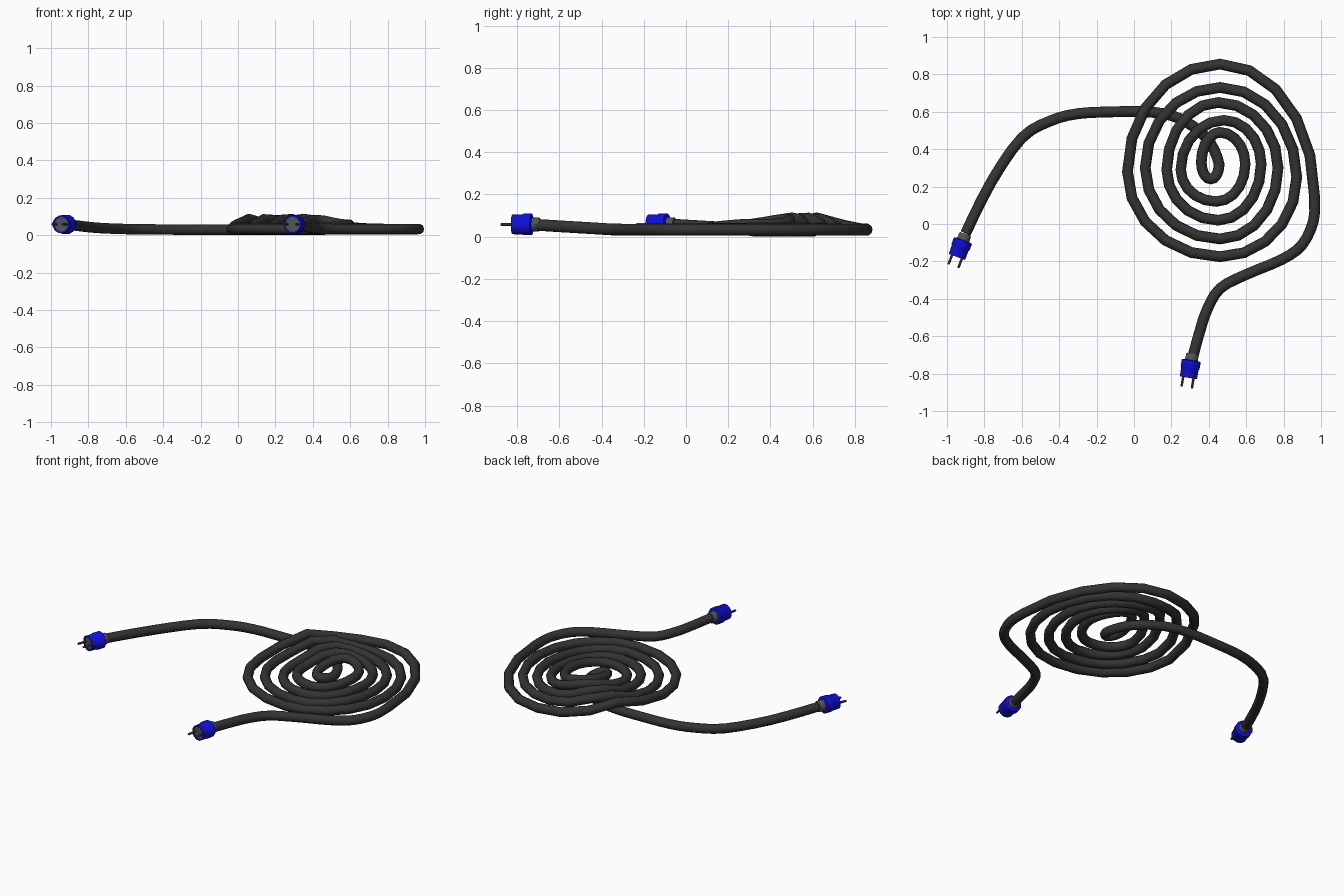
import bpy, bmesh, math
from mathutils import Vector, Matrix

if "Cube" in bpy.data.objects:
    bpy.data.objects.remove(bpy.data.objects["Cube"])


def material(name, rgb):
    m = bpy.data.materials.new(name)
    m.diffuse_color = (*rgb, 1)
    m.use_nodes = True
    m.node_tree.nodes["Principled BSDF"].inputs["Base Color"].default_value = m.diffuse_color
    return m


RUBBER = material("dark_rubber", (0.033, 0.033, 0.033))
BLUE = material("blue_plastic", (0.005, 0.005, 0.72))
GREY = material("dark_grey", (0.085, 0.085, 0.085))


def smooth_path(pts, steps):
    """Catmull-Rom through the points; first and last only set the tangents."""
    out = []
    for a, b, c, d in zip(pts, pts[1:], pts[2:], pts[3:]):
        for i in range(steps):
            t = i / steps
            out.append(0.5 * (2 * b + (c - a) * t + (2 * a - 5 * b + 4 * c - d) * t * t
                              + (3 * b - a - 3 * c + d) * t ** 3))
    return out + [pts[-2]]


def quarter(a, b, from_side, n=5):
    """Elliptical quarter turn between a side point and a top/bottom point."""
    out = []
    for i in range(1, n + 1):
        t = math.pi / 2 * i / n
        s, c = math.sin(t), math.cos(t)
        if from_side:
            out.append(Vector((b.x + (a.x - b.x) * c, a.y + (b.y - a.y) * s, 0)))
        else:
            out.append(Vector((a.x + (b.x - a.x) * s, b.y + (a.y - b.y) * c, 0)))
    return out


def vecs(pts):
    return [Vector(p) for p in pts]


# Lead: from the left plug, under the coil, into its centre
lead = smooth_path(vecs([
    (-0.93, -0.14, 0.06), (-0.90, -0.05, 0.056), (-0.76, 0.23, 0.04), (-0.60, 0.46, 0.033),
    (-0.45, 0.55, 0.031), (-0.30, 0.59, 0.03), (-0.10, 0.60, 0.029), (0.06, 0.60, 0.029),
    (0.20, 0.58, 0.029), (0.32, 0.52, 0.029), (0.41, 0.43, 0.029), (0.455, 0.32, 0.029),
    (0.45, 0.25, 0.03)]), 3)

# Coil: clockwise, given as bottom, left, top, right of each turn
turns = vecs([
    (0.455, 0.32, 0),
    (0.41, 0.24, 0), (0.36, 0.33, 0), (0.46, 0.49, 0), (0.595, 0.32, 0),
    (0.44, 0.12, 0), (0.25, 0.29, 0), (0.48, 0.555, 0), (0.68, 0.32, 0),
    (0.45, 0.02, 0), (0.175, 0.29, 0), (0.45, 0.65, 0), (0.77, 0.30, 0),
    (0.46, -0.08, 0), (0.06, 0.30, 0), (0.46, 0.73, 0), (0.87, 0.25, 0),
    (0.46, -0.175, 0), (-0.035, 0.28, 0), (0.46, 0.855, 0), (0.965, 0.15, 0)])
coil = []
for i, (a, b) in enumerate(zip(turns, turns[1:])):
    coil += quarter(a, b, i % 2 == 0)

# The coil rises where it crosses over the lead
for i, p in enumerate(coil):
    d = min((p.xy - q.xy).length for q in lead)
    ramp = min(1, i / 14)
    p.z = 0.033 + 0.053 * ramp * math.exp(-(max(0, d - 0.02) / 0.13) ** 2)

# Tail: from the outer turn to the front plug
tail = smooth_path(vecs([
    (0.965, 0.25, 0.033), (0.965, 0.15, 0.033), (0.96, 0.02, 0.033), (0.90, -0.11, 0.033),
    (0.79, -0.19, 0.033), (0.60, -0.27, 0.033), (0.46, -0.345, 0.034), (0.39, -0.46, 0.041),
    (0.35, -0.58, 0.048), (0.315, -0.71, 0.056), (0.30, -0.78, 0.058)]), 3)

path = lead + coil + tail[1:]
curve = bpy.data.curves.new("cable_curve", "CURVE")
curve.dimensions = "3D"
curve.bevel_depth = 0.029
curve.bevel_resolution = 3
curve.use_fill_caps = True
spline = curve.splines.new("POLY")
spline.points.add(len(path) - 1)
for pt, p in zip(spline.points, path):
    pt.co = (*p, 1)
spline.use_smooth = True
tmp = bpy.data.objects.new("cable_path", curve)
bpy.context.collection.objects.link(tmp)
bpy.context.view_layer.update()
mesh = bpy.data.meshes.new_from_object(tmp.evaluated_get(bpy.context.evaluated_depsgraph_get()))
bpy.data.objects.remove(tmp)
mesh.materials.clear()
mesh.materials.append(RUBBER)
cable = bpy.data.objects.new("coiled_cable", mesh)
bpy.context.collection.objects.link(cable)


def lathe(name, profile, sides, mat, matrix, offsets=(0,)):
    """Turn (along, radius) profile about local x, repeated at sideways offsets."""
    bm = bmesh.new()
    for off in offsets:
        rings = [[bm.verts.new((x, off + r * math.cos(2 * math.pi * (k + 0.5) / sides),
                                r * math.sin(2 * math.pi * (k + 0.5) / sides)))
                  for k in range(sides)] for x, r in profile]
        for r0, r1 in zip(rings, rings[1:]):
            for k in range(sides):
                j = (k + 1) % sides
                bm.faces.new((r0[k], r0[j], r1[j], r1[k]))
        bm.faces.new(rings[0])
        bm.faces.new(rings[-1])
    bmesh.ops.recalc_face_normals(bm, faces=bm.faces)
    me = bpy.data.meshes.new(name)
    bm.to_mesh(me)
    bm.free()
    me.materials.append(mat)
    ob = bpy.data.objects.new(name, me)
    bpy.context.collection.objects.link(ob)
    ob.matrix_world = matrix
    bpy.context.view_layer.objects.active = ob
    bpy.ops.object.select_all(action="DESELECT")
    ob.select_set(True)
    bpy.ops.object.shade_smooth_by_angle(angle=math.radians(35))


# Plugs: collar, blue shell with recessed face, two prongs
for side, base, direction in (("left", (-0.903, -0.058, 0.058), (-0.35, -0.937)),
                              ("front", (0.312, -0.698, 0.058), (-0.17, -0.985))):
    m = Matrix.Translation(base) @ Matrix.Rotation(math.atan2(direction[1], direction[0]), 4, "Z")
    lathe(side + "_plug_collar", [(-0.005, 0.031), (0.0, 0.034), (0.04, 0.036)], 12, GREY, m)
    lathe(side + "_plug_shell", [(0.03, 0.044), (0.034, 0.053), (0.07, 0.053), (0.076, 0.049),
                                 (0.126, 0.048), (0.126, 0.040), (0.116, 0.040)], 12, BLUE, m)
    lathe(side + "_plug_face", [(0.110, 0.0405), (0.120, 0.0405)], 12, GREY, m)
    lathe(side + "_plug_prongs", [(0.11, 0.007), (0.175, 0.007), (0.179, 0.004)], 8, GREY, m,
          (-0.028, 0.028))
